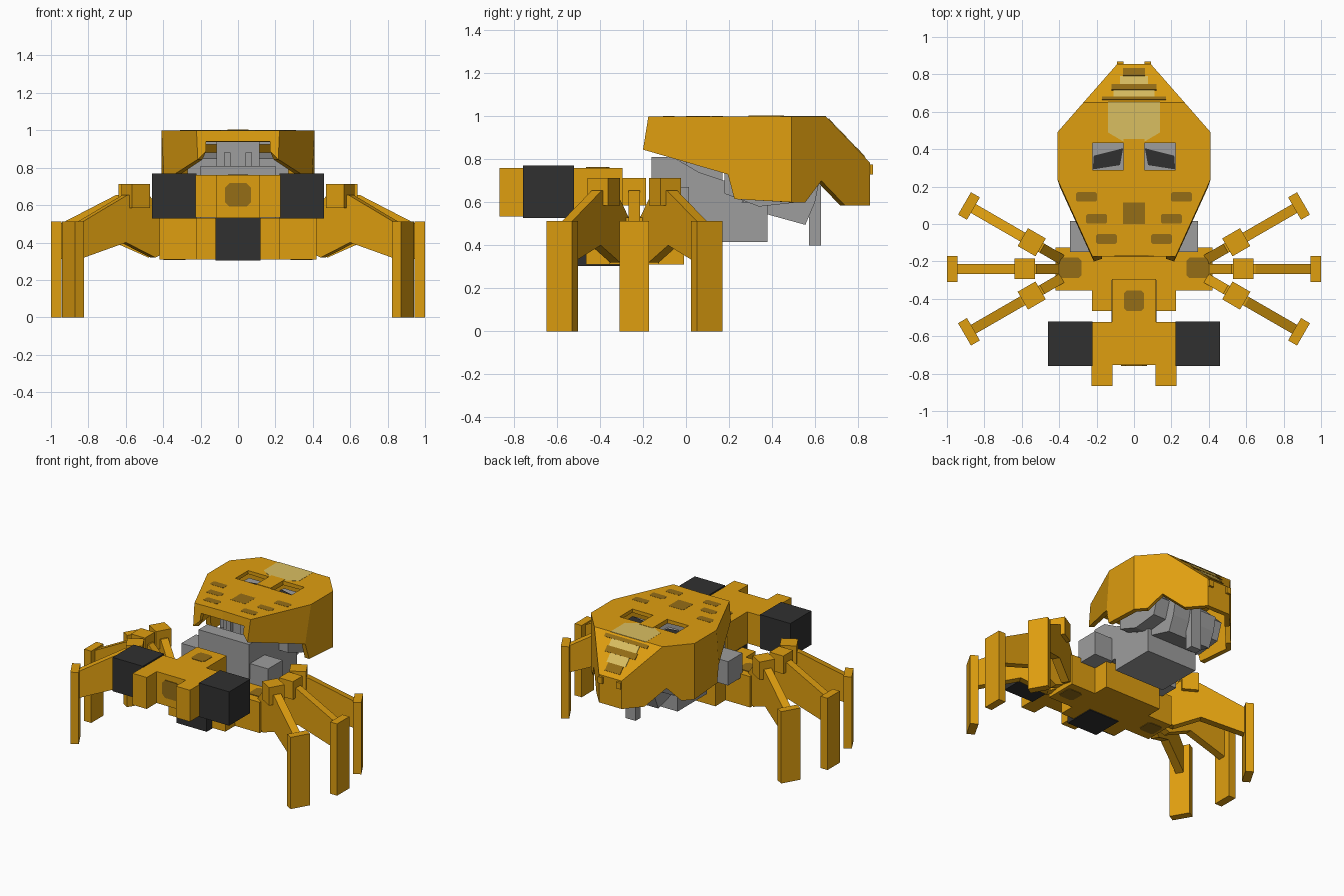
import bpy, bmesh, math
from mathutils import Vector

if "Cube" in bpy.data.objects:
    bpy.data.objects.remove(bpy.data.objects["Cube"])

def material(name, col):
    m = bpy.data.materials.new(name)
    m.diffuse_color = (*col, 1)
    m.use_nodes = True
    m.node_tree.nodes["Principled BSDF"].inputs["Base Color"].default_value = m.diffuse_color
    return m

YELLOW = material("amber yellow", (0.74, 0.345, 0.005))
BLACK = material("charcoal", (0.03, 0.03, 0.03))
GREY = material("steel grey", (0.34, 0.34, 0.34))
BROWN = material("dark amber", (0.30, 0.155, 0.008))
PALE = material("pale yellow", (0.70, 0.52, 0.12))

def mesh_object(name, mat, verts, faces, fix=True):
    me = bpy.data.meshes.new(name)
    me.from_pydata(verts, [], faces)
    bm = bmesh.new()
    bm.from_mesh(me)
    bmesh.ops.remove_doubles(bm, verts=bm.verts, dist=1e-5)
    if fix:
        bmesh.ops.recalc_face_normals(bm, faces=bm.faces)
    bm.to_mesh(me)
    bm.free()
    me.materials.append(mat)
    ob = bpy.data.objects.new(name, me)
    bpy.context.collection.objects.link(ob)
    return ob

def prism(name, mat, pts, lo, hi, place):
    """Extrude a 2D profile from lo to hi; place(a, b, depth) gives the 3D point."""
    n = len(pts)
    verts = [place(a, b, d) for d in (lo, hi) for a, b in pts]
    faces = [list(range(n)), list(range(n, 2 * n))]
    faces += [[i, (i + 1) % n, n + (i + 1) % n, n + i] for i in range(n)]
    return mesh_object(name, mat, verts, faces)

def along_x(a, b, d): return (d, a, b)
def along_y(a, b, d): return (a, d, b)
def along_z(a, b, d): return (a, b, d)

def box(name, mat, x0, x1, y0, y1, z0, z1):
    return prism(name, mat, [(x0, y0), (x1, y0), (x1, y1), (x0, y1)], z0, z1, along_z)

def pair(name, mat, x0, x1, *rest):
    box(name + "_right", mat, x0, x1, *rest)
    box(name + "_left", mat, -x1, -x0, *rest)

def rounded(cx, cy, w, h, c=0.015):
    """Rectangle with clipped corners."""
    return [(cx + sx * (w - ex), cy + sy * (h - ey)) for sx, sy, ex, ey in
            ((-1, -1, c, 0), (1, -1, c, 0), (1, -1, 0, c), (1, 1, 0, c),
             (1, 1, c, 0), (-1, 1, c, 0), (-1, 1, 0, c), (-1, -1, 0, c))]

# Cross-shaped body
half = [(0.225, -0.465), (0.225, -0.355), (0.42, -0.355), (0.42, -0.125), (0.225, -0.125), (0.225, -0.01)]
prism("body", YELLOW, half + [(-x, y) for x, y in reversed(half)], 0.31, 0.53, along_z)
box("lower_cube", BLACK, -0.12, 0.12, -0.525, -0.30, 0.304, 0.532)
for s in (1, -1):
    prism("body_top_panel", BROWN, rounded(s * 0.34, -0.235, 0.058, 0.055), 0.529, 0.534, along_z)
    prism("body_bottom_panel", BROWN, rounded(s * 0.34, -0.235, 0.058, 0.055), 0.306, 0.311, along_z)

# Head, neck and side cubes
box("head", YELLOW, -0.228, 0.228, -0.755, -0.525, 0.535, 0.76)
box("neck", YELLOW, -0.117, 0.117, -0.53, -0.295, 0.53, 0.76)
pair("head_prong", YELLOW, 0.115, 0.226, -0.867, -0.75, 0.535, 0.76)
pair("head_cube", BLACK, 0.222, 0.461, -0.758, -0.52, 0.528, 0.77)
prism("neck_panel", BROWN, rounded(0, -0.41, 0.053, 0.055), 0.758, 0.763, along_z)
prism("head_panel", BROWN, rounded(0, 0.655, 0.07, 0.063, 0.025), -0.76, -0.754, along_y)

# Six legs fanned around each side of the body
thigh = [(0.08, 0.36), (0.10, 0.53), (0.22, 0.655), (0.35, 0.655), (0.65, 0.50), (0.65, 0.31),
         (0.36, 0.40), (0.18, 0.32)]
knee = [(0.23, 0.585), (0.34, 0.585), (0.34, 0.713), (0.23, 0.713)]
foot = [(0.645, 0), (0.70, 0), (0.70, 0.513), (0.645, 0.513)]
for side in (1, -1):
    for deg in (-30, 0, 30):
        c, s = math.cos(math.radians(deg)), math.sin(math.radians(deg))

        def leg(r, z, w):
            return (side * (0.3 + r * c - w * s), -0.24 + r * s + w * c, z)
        prism("thigh", YELLOW, thigh, -0.027, 0.027, leg)
        prism("knee", YELLOW, knee, -0.055, 0.055, leg)
        prism("foot", YELLOW, foot, -0.069, 0.069, leg)

# Shell: half of a folded sheet, mirrored and thickened
c0, c1, c2 = (0, -0.17, 1), (0, 0.65, 1), (0, 0.855, 0.785)
p0, p1, p2 = (0.222, -0.175, 1), (0.41, 0.24, 1), (0.41, 0.49, 1)
p3, p4 = (0.27, 0.65, 1), (0.09, 0.855, 0.785)
b0, b1, b1m, b2 = (0.215, -0.2, 0.845), (0.405, 0.225, 0.615), (0.395, 0.195, 0.73), (0.41, 0.49, 0.60)
b4, c4 = (0.09, 0.855, 0.585), (0, 0.855, 0.585)
sheet = [
    [c0, p0, p1, p2, p3, c1],
    [c1, p3, p4, c2],
    [c2, p4, b4, c4],
    [p4, p3, p2, b2, (0.353, 0.555, 0.60), (0.287, 0.63, 0.70), (0.191, 0.74, 0.585), b4],
    [p2, p1, b1m, b1, b2],
    [p1, p0, b0, b1m],
    [p0, c0, (0, -0.175, 0.94), (0.17, -0.175, 0.94), (0.17, -0.185, 0.89), b0],
]
verts = [p for f in sheet for p in f]
faces, k = [], 0
for f in sheet:
    faces.append(list(range(k, k + len(f))))
    k += len(f)
shell = mesh_object("shell", YELLOW, verts, faces, fix=False)
mir = shell.modifiers.new("mirror", 'MIRROR')
mir.use_clip = True
sol = shell.modifiers.new("thickness", 'SOLIDIFY')
sol.thickness, sol.offset = 0.035, -1

# Openings in the shell roof with grey floors and dark angled plates
for s in (1, -1):
    x0, x1 = sorted((s * 0.055, s * 0.222))
    cutter = box("opening_cutter", YELLOW, x0, x1, 0.288, 0.432, 0.90, 1.1)
    cutter.hide_render = True
    cutter.hide_viewport = True
    cut = shell.modifiers.new("opening", 'BOOLEAN')
    cut.object, cut.solver = cutter, 'EXACT'
    box("opening_floor", GREY, x0, x1, 0.28, 0.44, 0.925, 0.945)
    prism("opening_plate", BLACK, [(s * x, y) for x, y in
          ((0.075, 0.315), (0.22, 0.292), (0.215, 0.365), (0.058, 0.405))], 0.943, 0.951, along_z)
    # Roof slots
    for x, y in ((0.254, 0.145), (0.20, 0.028), (0.147, -0.08)):
        prism("roof_slot", BROWN, rounded(s * x, y, 0.056, 0.026, 0.008), 0.998, 1.001, along_z)
box("roof_square", BROWN, -0.058, 0.058, 0, 0.115, 0.998, 1.001)
window = [(0.055, 0.44), (0.14, 0.49), (0.14, 0.652)]
prism("roof_window", PALE, window + [(-x, y) for x, y in reversed(window)], 0.998, 1.001, along_z)
box("roof_spine", YELLOW, -0.055, 0.055, 0.29, 0.455, 0.975, 1.003)

# Stripes on the rear slope
n = Vector((0, 0.215, 0.205)).normalized()

def stripe(name, mat, w, y0, y1, lift):
    pts = []
    for y, o in ((y0, -0.004), (y1, -0.004), (y1, lift), (y0, lift)):
        z = 1 - (y - 0.65) * 0.215 / 0.205
        pts.append((y + n.y * o, z + n.z * o))
    prism(name, mat, pts, -w, w, along_x)

stripe("slope_window_upper", PALE, 0.11, 0.68, 0.715, 0.003)
stripe("slope_window_lower", PALE, 0.075, 0.745, 0.79, 0.003)
stripe("slope_bar_upper", BROWN, 0.17, 0.662, 0.68, 0.004)
stripe("slope_bar_middle", BROWN, 0.12, 0.715, 0.745, 0.004)
stripe("slope_bar_lower", BROWN, 0.06, 0.79, 0.83, 0.004)
pair("rear_nib", YELLOW, 0.055, 0.09, 0.84, 0.87, 0.73, 0.775)

# Grey support between the body and the shell
prism("support_wedge", GREY, [(-0.16, 0.53), (-0.16, 0.81), (-0.06, 0.81), (0.06, 0.74), (0.30, 0.66),
                              (0.30, 0.62), (0.06, 0.50)], -0.2, 0.2, along_x)
box("lower_block", GREY, -0.2, 0.2, 0.05, 0.38, 0.415, 0.60)
pair("hip_pod", GREY, 0.19, 0.343, -0.15, 0.015, 0.50, 0.67)
box("column", GREY, -0.115, 0.115, 0.0, 0.17, 0.62, 0.97)
pair("column_rib", GREY, 0.04, 0.075, -0.03, 0.02, 0.70, 0.88)
prism("rear_wedge", GREY, [(0.20, 0.62), (0.32, 0.56), (0.555, 0.495), (0.60, 0.60), (0.62, 0.70),
                           (0.40, 0.84), (0.17, 0.80)], -0.17, 0.17, along_x)
prism("inner_frame", GREY, [(0.18, 0.64), (0.34, 0.58), (0.52, 0.60), (0.56, 0.72), (0.40, 0.88),
                            (0.18, 0.85)], -0.27, 0.27, along_x)
box("rear_post", GREY, -0.04, 0.04, 0.572, 0.628, 0.40, 0.75)
